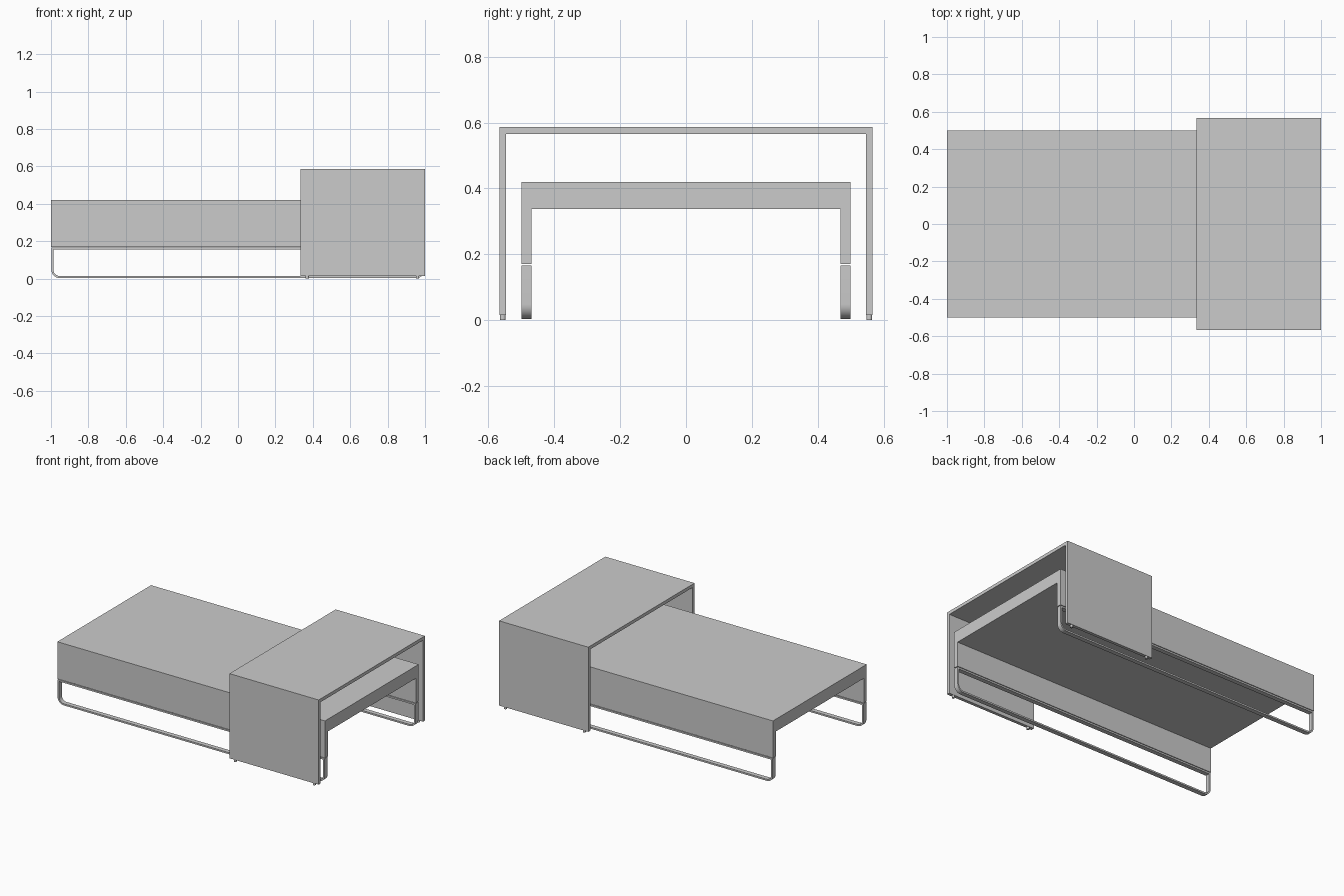
import bpy, bmesh, math

if "Cube" in bpy.data.objects:
    bpy.data.objects.remove(bpy.data.objects["Cube"])


def finish(name, bm, smooth=False):
    bmesh.ops.recalc_face_normals(bm, faces=bm.faces)
    me = bpy.data.meshes.new(name)
    bm.to_mesh(me)
    bm.free()
    ob = bpy.data.objects.new(name, me)
    bpy.context.collection.objects.link(ob)
    if smooth:
        bpy.ops.object.select_all(action='DESELECT')
        bpy.context.view_layer.objects.active = ob
        ob.select_set(True)
        bpy.ops.object.shade_smooth_by_angle(angle=math.radians(30))
    return ob


def bridge(name, x0, x1, half, z0, z1, side, top):
    """Upside-down U profile in y/z, extruded along x."""
    h, i = half, half - side
    prof = [(-h, z0), (-h, z1), (h, z1), (h, z0),
            (i, z0), (i, z1 - top), (-i, z1 - top), (-i, z0)]
    bm = bmesh.new()
    face = bm.faces.new([bm.verts.new((x0, y, z)) for y, z in prof])
    ext = bmesh.ops.extrude_face_region(bm, geom=[face], use_keep_orig=True)
    verts = [v for v in ext["geom"] if isinstance(v, bmesh.types.BMVert)]
    bmesh.ops.translate(bm, verts=verts, vec=(x1 - x0, 0, 0))
    return finish(name, bm)


def loop_outline(hx, z0, z1, r, n=10):
    """Rectangle in x/z with rounded bottom corners."""
    pts = [(hx, z1), (-hx, z1)]
    for cx, a0 in ((-hx + r, math.pi), (hx - r, 1.5 * math.pi)):
        for k in range(n + 1):
            a = a0 + k / n * math.pi / 2
            pts.append((cx + r * math.cos(a), z0 + r + r * math.sin(a)))
    return pts


def loop_frame(name, y0, y1):
    """Flat bar bent into a closed sled base."""
    bar = 0.011
    outer = loop_outline(0.998, 0.003, 0.166, 0.045)
    inner = loop_outline(0.998 - bar, 0.003 + bar, 0.166 - bar, 0.045 - bar)
    bm = bmesh.new()
    rings = [[bm.verts.new((x, y, z)) for x, z in pts]
             for pts, y in ((outer, y0), (outer, y1), (inner, y1), (inner, y0))]
    n = len(outer)
    for r in range(4):
        a, b = rings[r], rings[(r + 1) % 4]
        for k in range(n):
            j = (k + 1) % n
            bm.faces.new((a[k], a[j], b[j], b[k]))
    return finish(name, bm, True)


# Low table shell and overlapping taller bridge
bridge("low_table_top", -1, 1, 0.5, 0.17, 0.42, 0.031, 0.083)
bridge("bridge_table", 0.333, 1, 0.567, 0.015, 0.587, 0.021, 0.022)

for s, label in ((-1, "front"), (1, "back")):
    # Sled base under each side panel
    loop_frame(label + "_sled_base", s * 0.469, s * 0.5)
    # Glides under the bridge panels
    for x, end in ((0.37, "left"), (0.96, "right")):
        bm = bmesh.new()
        bmesh.ops.create_cone(bm, cap_ends=True, segments=24,
                              radius1=0.009, radius2=0.009, depth=0.015)
        bmesh.ops.translate(bm, verts=bm.verts, vec=(x, s * 0.5565, 0.0075))
        finish(f"{label}_{end}_glide", bm, True)
